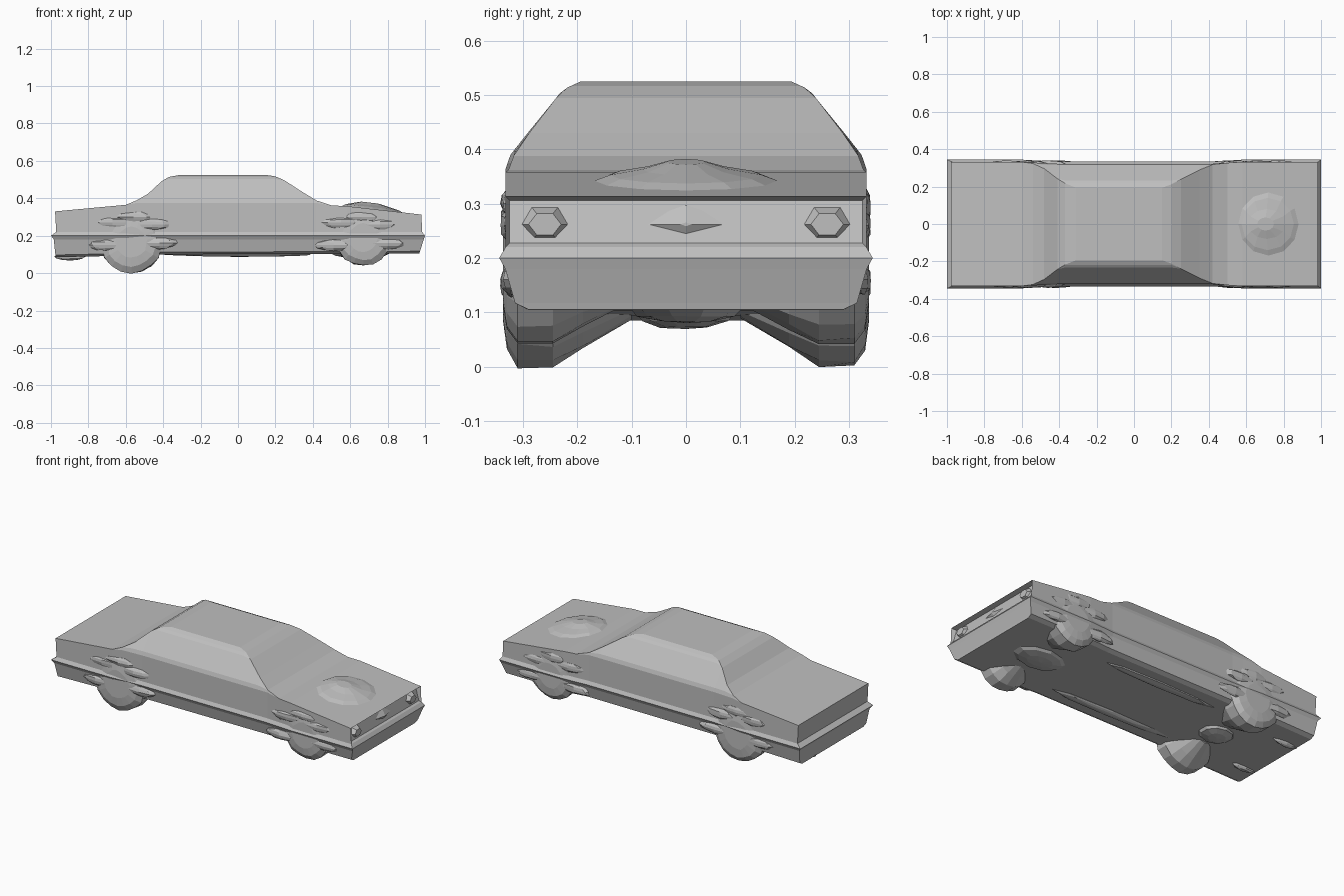
import bpy, bmesh, math, random
from mathutils import Vector

random.seed(4)
cube = bpy.data.objects.get("Cube")
if cube:
    bpy.data.objects.remove(cube, do_unlink=True)

GREY = (0.52, 0.52, 0.52, 1)
paint = bpy.data.materials.new("plain grey")
paint.use_nodes = True
paint.diffuse_color = GREY
paint.node_tree.nodes["Principled BSDF"].inputs["Base Color"].default_value = GREY


def finish(bm, name):
    bmesh.ops.recalc_face_normals(bm, faces=bm.faces)
    mesh = bpy.data.meshes.new(name)
    bm.to_mesh(mesh)
    bm.free()
    mesh.materials.append(paint)
    obj = bpy.data.objects.new(name, mesh)
    bpy.context.collection.objects.link(obj)
    return obj


def lerp_table(table, t):
    """Piecewise linear lookup in a list of (key, value) pairs."""
    for (a, va), (b, vb) in zip(table, table[1:]):
        if t <= b:
            return va + (vb - va) * max(0, (t - a) / (b - a))
    return table[-1][1]


# Body shell: one cross-section, clipped to the roof line at each station
roof_line = [(-.98, .33), (-.6, .365), (-.54, .39), (-.48, .425), (-.41, .49),
             (-.37, .514), (-.31, .525), (.15, .525), (.2, .517), (.25, .495),
             (.35, .43), (.42, .388), (.5, .362), (.58, .358), (.98, .313)]
floor_line = [(-.98, .085), (-.75, .088), (-.4, .1), (.98, .105)]
girth = [(-.6, 1), (-.42, .97), (.42, .97), (.58, 1)]
upper = [(.332, .22), (.332, .375), (.324, .397), (.24, .503), (.225, .514), (.2, .525)]
width_at = [(z, y) for y, z in upper]
nose_shape = [(.105, .97), (.135, .978), (.2, 1), (.218, .985), (.32, .98)]
tail_shape = [(.085, .975), (.18, .985), (.2, 1), (.22, .972), (.33, .978)]


def section(x):
    top, floor = lerp_table(roof_line, x), lerp_table(floor_line, x)
    half = [(.29, floor), (.315, floor + .012), (.333, .18), (.344, .2)]
    for y, z in upper:
        half.append((y, z) if z <= top else (lerp_table(width_at, top), top))
    half.append((half[-1][0] if top < .52 else .2, top))
    return [(y * lerp_table(girth, x), z) for y, z in half]


bm = bmesh.new()
rings = []
for x, _ in roof_line:
    left, right = [], []
    for y, z in section(x):
        px = x
        if x > .97:
            px = lerp_table(nose_shape, z)
        elif x < -.97:
            px = -lerp_table(tail_shape, z)
        left.append(bm.verts.new((px, y, z)))
        right.append(bm.verts.new((px, -y, z)))
    rings.append((left, right))
n = len(rings[0][0])
for (la, ra), (lb, rb) in zip(rings, rings[1:]):
    for a, b in ((la, lb), (ra, rb)):
        for i in range(n - 1):
            bm.faces.new((a[i], b[i], b[i + 1], a[i + 1]))
    bm.faces.new((la[0], lb[0], rb[0], ra[0]))
    bm.faces.new((la[-1], lb[-1], rb[-1], ra[-1]))
for left, right in (rings[0], rings[-1]):
    for i in range(n - 1):
        face = bm.faces.new((left[i], left[i + 1], right[i + 1], right[i]))
        if i == 4 and left[0].co.x > 0:
            grille = face
bmesh.ops.remove_doubles(bm, verts=bm.verts, dist=1e-5)
bmesh.ops.recalc_face_normals(bm, faces=bm.faces)
# Sunken grille panel
bmesh.ops.inset_region(bm, faces=[grille], thickness=.01, depth=0)
for v in grille.verts:
    v.co.x -= .03 if v.co.z > .25 else .012
finish(bm, "body_shell")


def lathe(name, cx, cz, side, profile, count, wobble=0.0):
    """Rings of (distance from centre line, radius) about a sideways axle."""
    bm = bmesh.new()
    loops = []
    for y, r in profile:
        loop = []
        for k in range(count):
            a = math.tau * (k + .5) / count
            rr = r + random.uniform(-wobble, wobble)
            loop.append(bm.verts.new((cx + rr * math.cos(a), side * y,
                                      cz + rr * math.sin(a))))
        loops.append(loop)
    for p, q in zip(loops, loops[1:]):
        for k in range(count):
            j = (k + 1) % count
            bm.faces.new((p[k], p[j], q[j], q[k]))
    bm.faces.new(loops[0])
    bm.faces.new(loops[-1])
    return finish(bm, name)


# Wheels fused into the arches, tapering inward under the floor
for end, cx, cz, r in (("rear", -.57, .165, .165), ("front", .67, .19, .15)):
    for word, side in (("left", 1), ("right", -1)):
        lathe(f"{end}_{word}_wheel", cx, cz, side,
              [(.1, r * .48), (.19, r * .8), (.245, r), (.31, r),
               (.33, r * .8), (.337, r * .5)], 18, .004)


def lump(name, centre, size, sides=10, wobble=0.0):
    """Low faceted ellipsoid."""
    bm = bmesh.new()
    bmesh.ops.create_uvsphere(bm, u_segments=sides, v_segments=6, radius=1)
    for v in bm.verts:
        v.co *= 1 + random.uniform(-wobble, wobble)
        v.co = Vector([c + s * k for c, s, k in zip(centre, size, v.co)])
    return finish(bm, name)


# Uneven fenders around the arches
for word, side in (("left", 1), ("right", -1)):
    for end, cx in (("rear", -.56), ("front", .66)):
        for k, (dx, z) in enumerate(((-.11, .27), (.1, .26), (0, .3), (.14, .16), (-.15, .15))):
            lump(f"{end}_{word}_fender_{k}", (cx + dx, side * .322, z),
                 (.1, .019, .03), 8, .12)
    # Exhaust run and tailpipe tip
    lump(f"{word}_exhaust", (0, side * .2, .1), (.4, .03, .012), 8, .1)
    lump(f"{word}_tailpipe", (-.9, side * .17, .088), (.08, .02, .02), 8, .1)
lump("differential", (-.57, 0, .1), (.1, .09, .032), 10, .05)
lump("engine_sump", (.65, 0, .105), (.16, .1, .025), 10, .05)

# Raised air intake on the hood, as shrinking rings
bm = bmesh.new()
steps = [(.17, .18, 0), (.14, .14, .01), (.1, .08, .02), (.045, .035, .033)]
loops = []
for hx, hy, rise in steps:
    loop = []
    for k in range(12):
        a = math.tau * k / 12
        x = .72 + hx * math.cos(a) - rise * .5
        z = lerp_table(roof_line, x) + rise - (.004 if rise == 0 else 0)
        loop.append(bm.verts.new((x, hy * math.sin(a), z)))
    loops.append(loop)
for p, q in zip(loops, loops[1:]):
    for k in range(12):
        j = (k + 1) % 12
        bm.faces.new((p[k], p[j], q[j], q[k]))
bm.faces.new(loops[-1])
finish(bm, "hood_intake")

# Faceted headlights and grille divider
for word, side in (("left", 1), ("right", -1)):
    bm = bmesh.new()
    bmesh.ops.create_cone(bm, cap_ends=True, segments=6, radius1=.05, radius2=.03, depth=.03)
    for v in bm.verts:
        x, y, z = v.co
        v.co = (.966 + z, side * .26 + y, .262 + x * .75)
    finish(bm, f"{word}_headlight")
bm = bmesh.new()
bmesh.ops.create_cone(bm, cap_ends=True, segments=4, radius1=.1, radius2=.01, depth=.02)
for v in bm.verts:
    x, y, z = v.co
    v.co = (.966 + z, y, .262 + x * .36)
finish(bm, "grille_divider")
